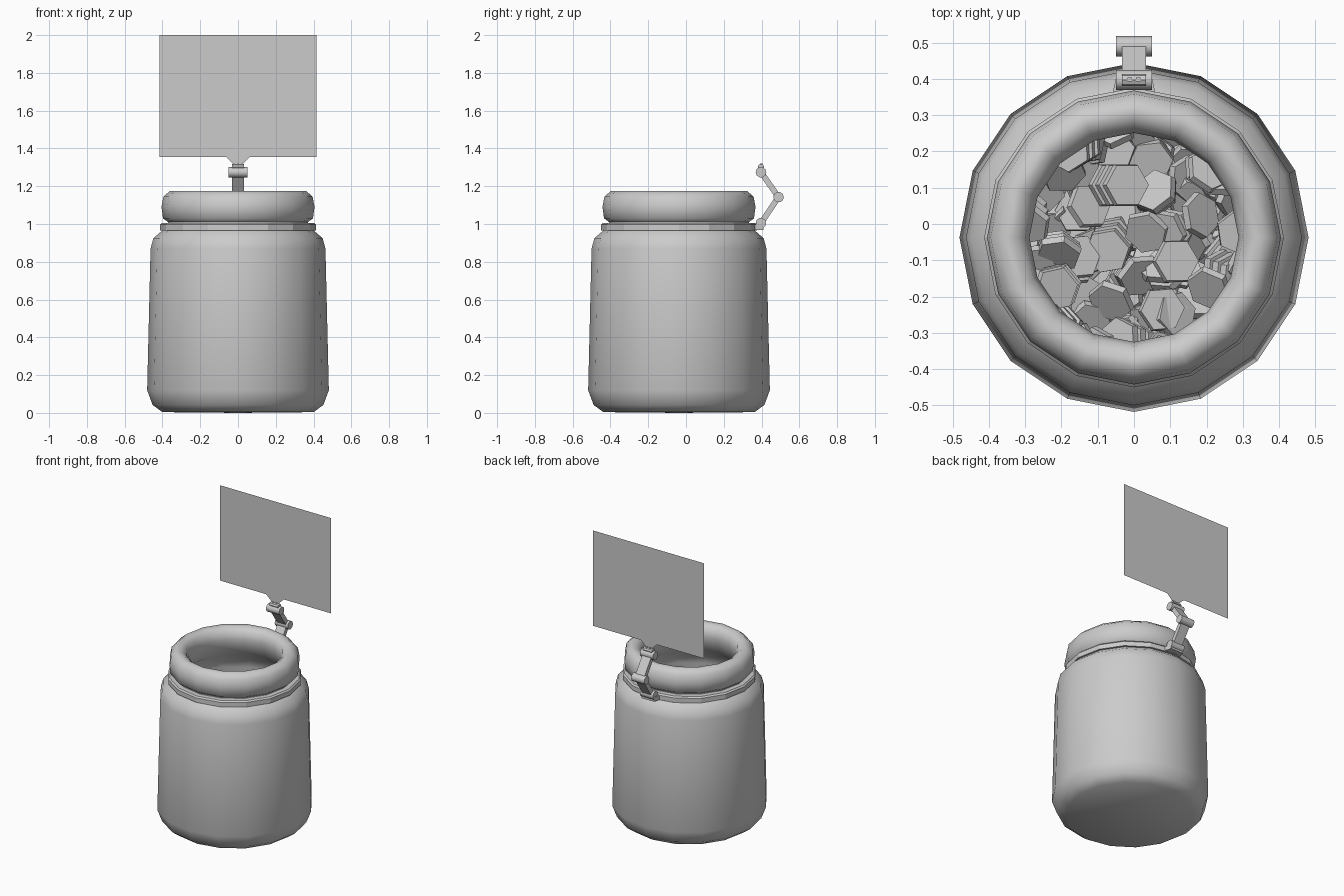
import bpy, bmesh, math, random
from mathutils import Matrix, Vector, Euler

if "Cube" in bpy.data.objects:
    bpy.data.objects.remove(bpy.data.objects["Cube"])

random.seed(7)
CY = -0.037  # jar axis in y
SIDES = 16


def finish(name, bm, angle=None):
    me = bpy.data.meshes.new(name)
    bm.to_mesh(me)
    bm.free()
    ob = bpy.data.objects.new(name, me)
    bpy.context.collection.objects.link(ob)
    if angle:
        bpy.ops.object.select_all(action='DESELECT')
        ob.select_set(True)
        bpy.context.view_layer.objects.active = ob
        bpy.ops.object.shade_smooth_by_angle(angle=math.radians(angle))
    return ob


def lathe(name, profile, closed=False, angle=None):
    """Turn an (r, z) profile about the jar axis; r = 0 ends become a point."""
    bm = bmesh.new()
    rings = []
    for r, z in profile:
        n = SIDES if r > 0 else 1
        rings.append([bm.verts.new((r * math.cos(2 * math.pi * i / SIDES),
                                    CY + r * math.sin(2 * math.pi * i / SIDES), z))
                      for i in range(n)])
    pairs = list(zip(rings, rings[1:])) + ([(rings[-1], rings[0])] if closed else [])
    for a, b in pairs:
        for i in range(SIDES):
            j = (i + 1) % SIDES
            loop = [a[i % len(a)], a[j % len(a)], b[j % len(b)], b[i % len(b)]]
            bm.faces.new(list(dict.fromkeys(loop)))
    bmesh.ops.recalc_face_normals(bm, faces=bm.faces)
    return finish(name, bm, angle)


def barrel(name, y, z, r, width, sides=10):
    bm = bmesh.new()
    bmesh.ops.create_cone(bm, cap_ends=True, segments=sides, radius1=r, radius2=r, depth=width,
                          matrix=Matrix.Translation((0, y, z)) @ Matrix.Rotation(math.pi / 2, 4, 'Y'))
    return finish(name, bm, 40)


def bar(name, p, q, width, thick):
    """Flat bar between two (y, z) points."""
    a, b = Vector((0, *p)), Vector((0, *q))
    d = b - a
    rot = Matrix.Rotation(-math.atan2(d.y, d.z), 4, 'X')
    bm = bmesh.new()
    bmesh.ops.create_cube(bm, size=1, matrix=Matrix.Translation((a + b) / 2) @ rot
                          @ Matrix.Diagonal((width, thick, d.length, 1)))
    return finish(name, bm)


def sheet(name, outline, y):
    bm = bmesh.new()
    bm.faces.new([bm.verts.new((x, y, z)) for x, z in outline])
    return finish(name, bm)


# Jar: outer wall, rolled rim, inner wall and floor
lathe("jar", [
    (0, 0), (0.40, 0.004), (0.452, 0.042), (0.481, 0.12), (0.463, 0.87), (0.448, 0.925),
    (0.405, 0.962), (0.375, 0.985), (0.37, 1.01), (0.397, 1.03), (0.405, 1.09),
    (0.395, 1.145), (0.36, 1.175), (0.33, 1.172), (0.30, 1.15), (0.288, 1.10),
    (0.30, 1.04), (0.34, 0.97), (0.42, 0.90), (0.433, 0.85), (0.448, 0.12),
    (0.40, 0.04), (0, 0.03)], angle=50)

# Clamp band round the neck
lathe("neck_band", [(0.365, 0.966), (0.413, 0.966), (0.413, 0.997),
                    (0.404, 1.006), (0.365, 1.006)], closed=True)

# Clamp plate at the back
bm = bmesh.new()
plan = [(-0.06, 0.355), (0.06, 0.355), (0.048, 0.41), (-0.048, 0.41)]
low = bm.faces.new([bm.verts.new((x, y, 0.968)) for x, y in plan])
ext = bmesh.ops.extrude_face_region(bm, geom=[low])
bmesh.ops.translate(bm, vec=(0, 0, 0.03),
                    verts=[v for v in ext["geom"] if isinstance(v, bmesh.types.BMVert)])
bmesh.ops.recalc_face_normals(bm, faces=bm.faces)
finish("clamp_plate", bm)

# Folding arm: three joints, two links and the sign socket
joints = [(0.397, 1.005), (0.49, 1.142), (0.397, 1.274)]
for label, (y, z) in zip(("lower", "elbow", "upper"), joints):
    barrel(label + "_joint", y, z, 0.028, 0.098)
bar("lower_link", joints[0], joints[1], 0.066, 0.03)
bar("upper_link", joints[1], joints[2], 0.066, 0.03)
bar("socket_neck", (0.397, 1.28), (0.397, 1.302), 0.055, 0.024)
barrel("sign_socket", 0.397, 1.301, 0.017, 0.066, 8)
for s in (-1, 1):
    pin = bar("socket_pin", (0.398, 1.312), (0.398, 1.321), 0.012, 0.012)
    pin.location.x = s * 0.012

# Thin sign board and its triangular bracket
sheet("sign_board", [(-0.415, 1.355), (0.415, 1.355), (0.415, 2.0), (-0.415, 2.0)], 0.401)
sheet("sign_bracket", [(-0.012, 1.306), (0.012, 1.306), (0.168, 1.455), (-0.168, 1.455)], 0.396)

# Heap of six-sided chips, tumbled in short stacks
bm = bmesh.new()
for k in range(110):
    r = 0.345 * math.sqrt(random.random())
    a = k * 2.399963
    height = 0.08 + (0.22 + 0.55 * r) * random.random()
    tilt = Euler((random.uniform(-0.7, 0.7), random.uniform(-0.7, 0.7), random.uniform(0, 6.28)))
    place = (Matrix.Translation((r * math.cos(a), CY + r * math.sin(a), height))
             @ tilt.to_matrix().to_4x4())
    for n in range(random.choice((1, 2, 3))):
        shift = Matrix.Translation((0.012 * n, 0.006 * n, 0.022 * n))
        bmesh.ops.create_cone(bm, cap_ends=True, segments=6, radius1=0.066, radius2=0.062,
                              depth=0.02, matrix=place @ shift)
finish("chips", bm)
